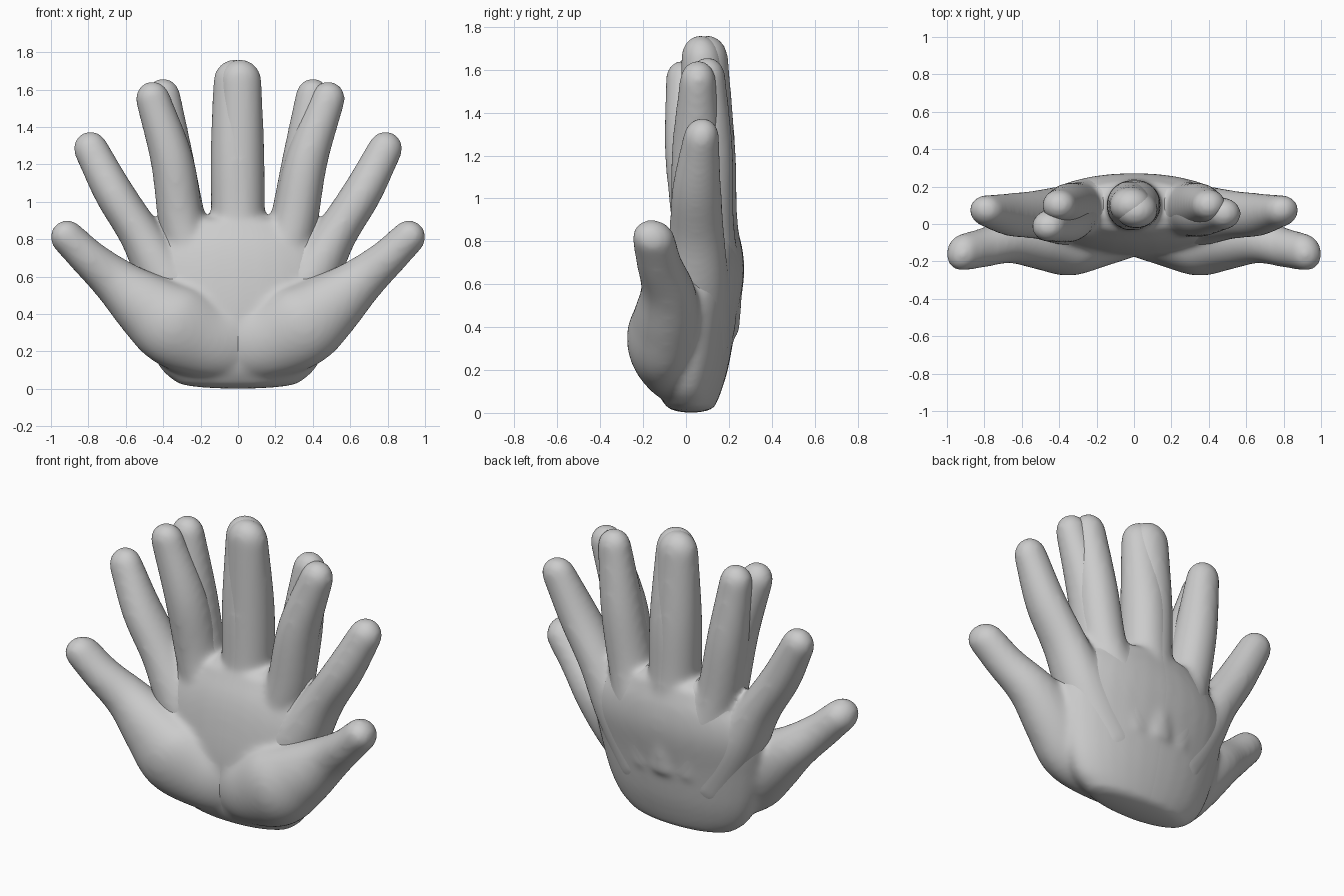
import bpy, bmesh, math
from mathutils import Vector

cube = bpy.data.objects.get("Cube")
if cube:
    bpy.data.objects.remove(cube)

SIDES = 28
skin = bpy.data.materials.new("light_grey")
skin.use_nodes = True
grey = (0.6, 0.6, 0.6, 1)
skin.diffuse_color = grey
skin.node_tree.nodes["Principled BSDF"].inputs["Base Color"].default_value = grey


def spline(points, steps=5):
    """Smooth a list of (x, y, z, in-plane radius, depth radius)."""
    p = [Vector(q) for q in points]
    p = [p[0] * 2 - p[1]] + p + [p[-1] * 2 - p[-2]]
    out = []
    for a, b, c, d in zip(p, p[1:], p[2:], p[3:]):
        for i in range(steps):
            t = i / steps
            out.append(0.5 * (2 * b + (c - a) * t + (2 * a - 5 * b + 4 * c - d) * t * t
                              + (3 * b - a - 3 * c + d) * t ** 3))
    return out + [p[-2]]


def limb(bm, points, side, cap_start, cap_end):
    """Closed elliptical tube with rounded ends."""
    path = spline([(x * side, y, z, ru, rv) for x, y, z, ru, rv in points])
    rings = []
    for i, q in enumerate(path):
        ahead, behind = path[min(i + 1, len(path) - 1)], path[max(i - 1, 0)]
        rings.append((Vector(q[:3]), Vector((ahead - behind)[:3]).normalized(), q[3], q[4]))

    def cap(ring, length):
        c, t, ru, rv = ring
        angles = [math.pi / 2 * k / 6 for k in range(1, 6)] + [1.53]
        return [(c + t * length * math.sin(a), t, ru * math.cos(a), rv * math.cos(a)) for a in angles]

    rings = cap(rings[0], -cap_start)[::-1] + rings + cap(rings[-1], cap_end)
    loops = []
    for c, t, ru, rv in rings:
        depth = Vector((0, 1, 0))
        u = depth.cross(t).normalized()
        loops.append([bm.verts.new(c + u * ru * math.cos(a) + depth * rv * math.sin(a))
                      for a in (math.tau * k / SIDES for k in range(SIDES))])
    for lo, hi in zip(loops, loops[1:]):
        for k in range(SIDES):
            n = (k + 1) % SIDES
            bm.faces.new((lo[k], lo[n], hi[n], hi[k]))
    bm.faces.new(loops[0][::-1])
    bm.faces.new(loops[-1])


# Shapes shared by both hands, for the hand whose thumb points to +x
palm = [(0.01, 0.02, 0.04, 0.33, 0.12), (0.01, 0.015, 0.10, 0.40, 0.15),
        (0.01, 0.02, 0.22, 0.46, 0.18), (0.01, 0.035, 0.42, 0.51, 0.20),
        (0.01, 0.065, 0.62, 0.53, 0.205), (0.01, 0.08, 0.76, 0.48, 0.185),
        (0.01, 0.09, 0.87, 0.36, 0.145)]
thumb = [(-0.02, -0.03, 0.27, 0.21, 0.14), (0.15, -0.06, 0.27, 0.22, 0.165),
         (0.34, -0.105, 0.34, 0.225, 0.172), (0.50, -0.09, 0.45, 0.18, 0.155),
         (0.66, -0.085, 0.58, 0.128, 0.125), (0.80, -0.125, 0.70, 0.102, 0.107),
         (0.912, -0.15, 0.81, 0.092, 0.1)]
pinky = [(-0.20, 0.03, 0.32, 0.20, 0.17), (-0.39, 0.045, 0.60, 0.15, 0.155),
         (-0.525, 0.05, 0.83, 0.114, 0.13), (-0.665, 0.05, 1.05, 0.106, 0.115),
         (-0.787, 0.07, 1.283, 0.093, 0.085)]
ring = [(-0.12, 0.06, 0.38, 0.15, 0.17), (-0.22, 0.09, 0.66, 0.14, 0.16),
        (-0.29, 0.09, 0.88, 0.125, 0.135), (-0.35, 0.10, 1.22, 0.115, 0.12),
        (-0.40, 0.10, 1.565, 0.093, 0.085)]


def make_hand(name, side, index_tip, middle_tip):
    ix, iy = index_tip
    mx, my = middle_tip
    index = [(0.13, 0.06, 0.38, 0.15, 0.17), (0.23, 0.08, 0.66, 0.14, 0.16),
             (0.30, 0.065, 0.88, 0.125, 0.135),
             (0.36 + (ix - 0.47) / 2, (iy + 0.05) / 2, 1.22, 0.115, 0.12),
             (ix, iy, 1.55, 0.093, 0.085)]
    middle = [(0, 0.08, 0.38, 0.16, 0.17), (0, 0.10, 0.66, 0.15, 0.165),
              (0.01, 0.10, 0.92, 0.135, 0.14), (mx, 0.10, 1.25, 0.13, 0.13),
              (mx, my, 1.645, 0.115, 0.098)]
    bm = bmesh.new()
    limb(bm, palm, side, 0.04, 0.06)
    limb(bm, thumb, side, 0.14, 0.094)
    for finger in (index, middle, ring, pinky):
        limb(bm, finger, side, 0.05, finger[-1][3] + 0.003)
    bmesh.ops.recalc_face_normals(bm, faces=bm.faces)
    mesh = bpy.data.meshes.new(name)
    bm.to_mesh(mesh)
    bm.free()
    mesh.materials.append(skin)
    hand = bpy.data.objects.new(name, mesh)
    bpy.context.collection.objects.link(hand)
    # Fuse the fingers and palm into one skin, then soften the webs
    fuse = hand.modifiers.new("fuse", 'REMESH')
    fuse.mode = 'VOXEL'
    fuse.voxel_size = 0.015
    fuse.use_smooth_shade = True
    soften = hand.modifiers.new("soften", 'SMOOTH')
    soften.factor = 0.5
    soften.iterations = 20


# Two mirrored hands pressed together
make_hand("left_hand", 1, (0.48, 0.055), (0.012, 0.075))
make_hand("right_hand", -1, (0.455, -0.01), (0.018, 0.1))
